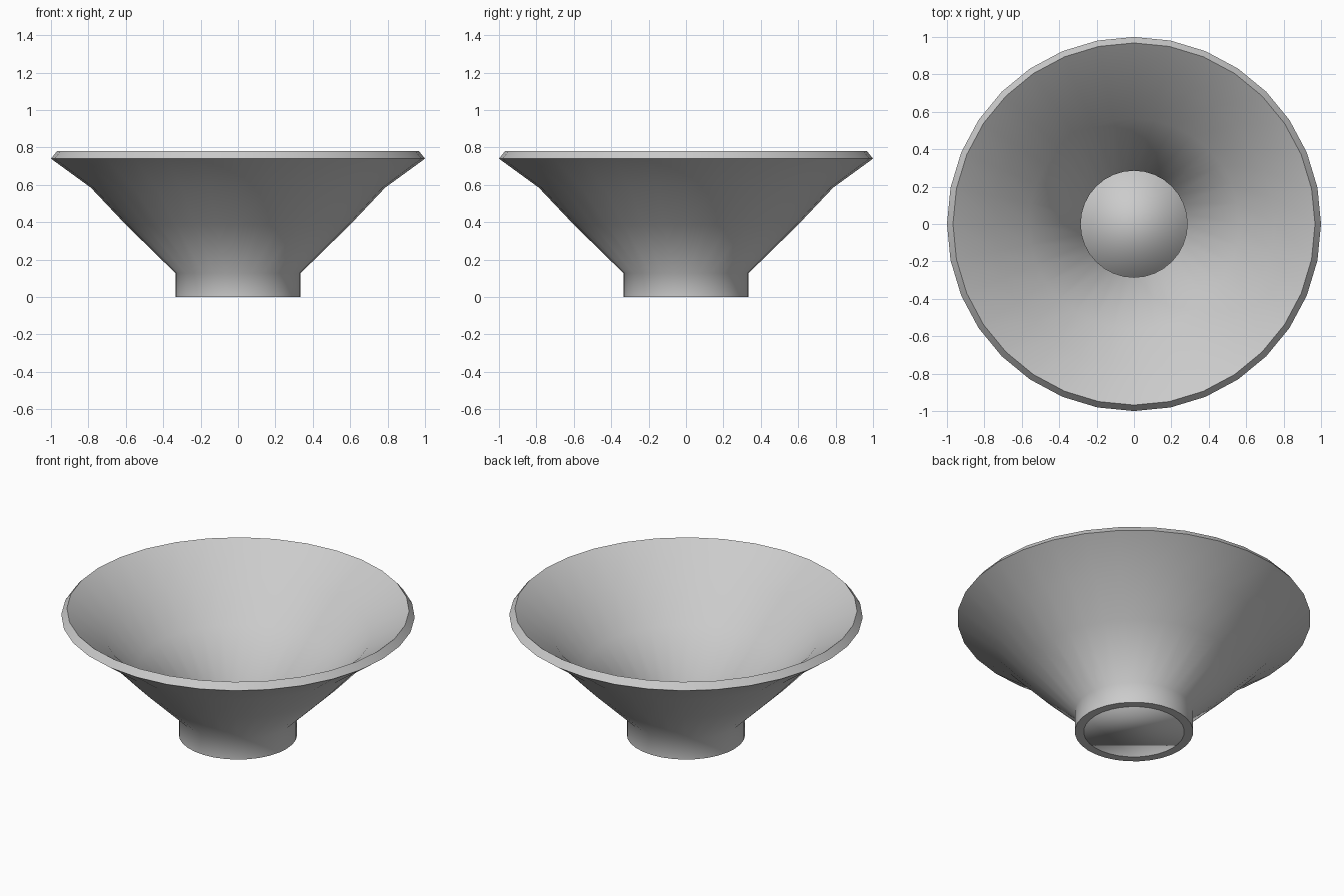
import bpy, bmesh, math

if "Cube" in bpy.data.objects:
    bpy.data.objects.remove(bpy.data.objects["Cube"])

SIDES = 32


def lathe(name, profile, angle, closed=True, caps=False):
    """Revolve a radius/height profile about z."""
    bm = bmesh.new()
    rings = []
    for r, z in profile:
        rings.append([bm.verts.new((r * math.cos(2 * math.pi * i / SIDES),
                                    r * math.sin(2 * math.pi * i / SIDES), z))
                      for i in range(SIDES)])
    pairs = list(zip(rings, rings[1:]))
    if closed:
        pairs.append((rings[-1], rings[0]))
    for a, b in pairs:
        for i in range(SIDES):
            j = (i + 1) % SIDES
            bm.faces.new((a[i], a[j], b[j], b[i]))
    if caps:
        bm.faces.new(rings[0][::-1])
        bm.faces.new(rings[-1])
    bmesh.ops.recalc_face_normals(bm, faces=bm.faces)
    mesh = bpy.data.meshes.new(name)
    bm.to_mesh(mesh)
    bm.free()
    obj = bpy.data.objects.new(name, mesh)
    bpy.context.collection.objects.link(obj)
    bpy.ops.object.select_all(action='DESELECT')
    obj.select_set(True)
    bpy.context.view_layer.objects.active = obj
    bpy.ops.object.shade_smooth_by_angle(angle=math.radians(angle))
    return obj


# Flared wall with tubular foot: outside going up, inside going down
outer = [(0.335, 0.0), (0.335, 0.128), (0.60, 0.387), (0.787, 0.585), (1.0, 0.74)]
inner = [(0.968, 0.78), (0.753, 0.622), (0.564, 0.422), (0.285, 0.149), (0.285, 0.0)]
lathe("bowl_wall", outer + inner, 60)

# Thin disc closing the foot
lathe("foot_base", [(0.285, 0.0), (0.285, 0.015)], 100, closed=False, caps=True)
